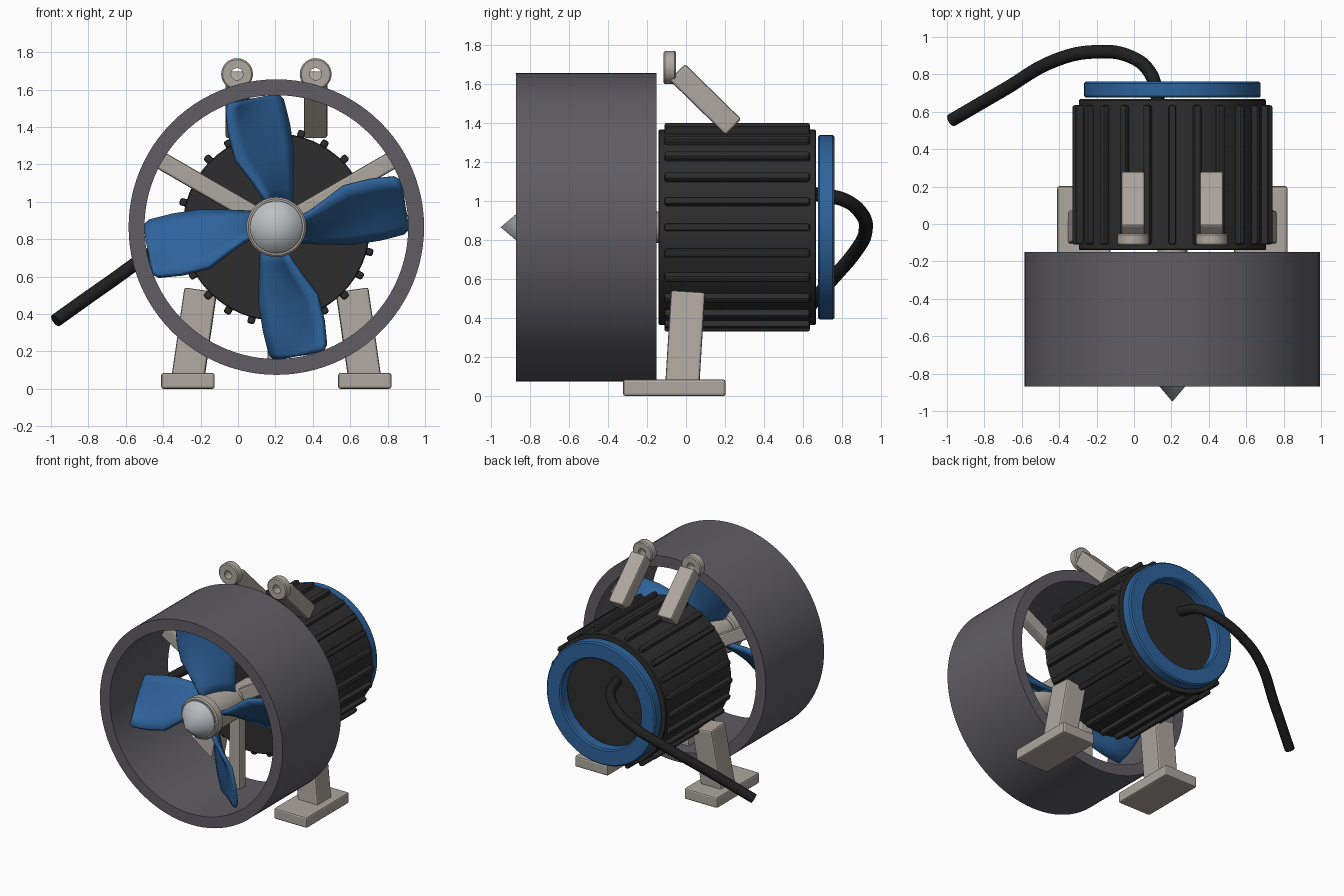
import bpy, bmesh
from math import sin, cos, pi, radians, sqrt
from mathutils import Vector, Matrix

old = bpy.data.objects.get("Cube")
if old:
    bpy.data.objects.remove(old, do_unlink=True)

AXIS = Vector((0.205, 0, 0.865))  # centre line of motor and duct, along y


def material(name, rgb):
    m = bpy.data.materials.new(name)
    m.use_nodes = True
    m.diffuse_color = (*rgb, 1)
    m.node_tree.nodes["Principled BSDF"].inputs["Base Color"].default_value = (*rgb, 1)
    return m


DUCT = material("duct grey", (0.115, 0.11, 0.125))
BLACK = material("motor black", (0.026, 0.026, 0.026))
CABLE = material("cable black", (0.014, 0.014, 0.014))
BLUE = material("blue", (0.027, 0.125, 0.33))
BEIGE = material("warm grey", (0.42, 0.385, 0.345))
SILVER = material("silver", (0.5, 0.53, 0.55))


def finish(name, bm, mat, matrix, bevel=0, smooth=True):
    bmesh.ops.recalc_face_normals(bm, faces=bm.faces)
    me = bpy.data.meshes.new(name)
    bm.to_mesh(me)
    bm.free()
    if smooth:
        me.shade_smooth()
        me.set_sharp_from_angle(angle=radians(32))
    me.materials.append(mat)
    ob = bpy.data.objects.new(name, me)
    bpy.context.collection.objects.link(ob)
    ob.matrix_world = matrix
    if bevel:
        mod = ob.modifiers.new("Bevel", "BEVEL")
        mod.width, mod.segments = bevel, 2
    return ob


def lathe(name, profile, mat, origin=AXIS, sides=64, closed=False):
    """Spin (radius, y) points around the y direction."""
    bm = bmesh.new()
    verts = [bm.verts.new((r, y, 0)) for r, y in profile]
    pairs = list(zip(verts, verts[1:]))
    if closed:
        pairs.append((verts[-1], verts[0]))
    edges = [bm.edges.new(p) for p in pairs]
    bmesh.ops.spin(bm, geom=verts + edges, axis=(0, 1, 0), cent=(0, 0, 0),
                   angle=2 * pi, steps=sides, use_merge=False)
    bmesh.ops.remove_doubles(bm, verts=bm.verts, dist=1e-4)
    return finish(name, bm, mat, Matrix.Translation(origin))


def beam(name, start, end, width, depth, hint, mat, bevel=0.012):
    """Box from start to end; width runs along the hint direction."""
    start, end = Vector(start), Vector(end)
    z = (end - start).normalized()
    y = z.cross(Vector(hint)).normalized()
    x = y.cross(z)
    matrix = Matrix((x, y, z)).transposed().to_4x4()
    matrix.translation = (start + end) / 2
    bm = bmesh.new()
    bmesh.ops.create_cube(bm, size=1)
    bmesh.ops.scale(bm, vec=(width, depth, (end - start).length), verts=bm.verts)
    return finish(name, bm, mat, matrix, bevel, smooth=False)


def radial(angle, r, y):
    return AXIS + Vector((r * cos(angle), y, r * sin(angle)))


# Duct shroud
lathe("duct", [(0.705, -0.87), (0.79, -0.87), (0.79, -0.15), (0.705, -0.15)],
      DUCT, sides=96, closed=True)

# Motor body with cooling ribs
lathe("motor_body", [(0, -0.14), (0.495, -0.14), (0.5, -0.135), (0.5, 0.66),
                     (0.495, 0.667), (0, 0.667)], BLACK)
for i in range(24):
    a = i * pi / 12
    beam("motor_rib", radial(a, 0.5, -0.11), radial(a, 0.5, 0.635),
         0.07, 0.04, (cos(a), 0, sin(a)), BLACK)

# Blue ring on the rear of the motor
lathe("rear_ring", [(0.345, 0.677), (0.465, 0.677), (0.472, 0.685), (0.472, 0.752),
                    (0.462, 0.762), (0.355, 0.762), (0.345, 0.752)], BLUE, closed=True)

# Propeller hub, shaft and spinner
lathe("hub", [(0, -0.775), (0.15, -0.775), (0.16, -0.765), (0.16, -0.71),
              (0.15, -0.7), (0.14, -0.7), (0.14, -0.43), (0, -0.43)], BEIGE)
lathe("shaft", [(0, -0.45), (0.08, -0.45), (0.08, -0.13), (0, -0.13)], BEIGE, sides=32)
lathe("spinner", [(0, -0.95), (0.14, -0.785), (0.14, -0.77), (0, -0.77)], SILVER)

# Twisted blades: (radius, leading offset, trailing offset)
STATIONS = [(0.12, 0.04, -0.075), (0.2, 0.08, -0.08), (0.3, 0.14, -0.085),
            (0.42, 0.215, -0.087), (0.56, 0.25, -0.065), (0.68, 0.262, -0.033),
            (0.7, 0.245, -0.01)]
COLUMNS = 6
for i in range(4):
    bm = bmesh.new()
    rows = []
    for r, lead, trail in STATIONS:
        row = []
        for c in range(COLUMNS + 1):
            t = c / COLUMNS
            u = lead + (trail - lead) * t
            y = -0.69 + 0.25 * t + 0.02 * sin(pi * t)
            row.append(bm.verts.new((-u, y, sqrt(r * r - u * u))))
        rows.append(row)
    for lo, hi in zip(rows, rows[1:]):
        for c in range(COLUMNS):
            bm.faces.new((lo[c], lo[c + 1], hi[c + 1], hi[c]))
    turn = Matrix.Translation(AXIS) @ Matrix.Rotation(i * pi / 2, 4, 'Y')
    blade = finish("propeller_blade", bm, BLUE, turn)
    solid = blade.modifiers.new("Thickness", "SOLIDIFY")
    solid.thickness, solid.offset = 0.028, 0

# Struts holding the shaft inside the duct
for deg in (30, 150, 270):
    a = radians(deg)
    beam("duct_strut", radial(a, 0.04, -0.3), radial(a, 0.73, -0.3),
         0.08, 0.095, (0, 1, 0), BEIGE)

# Feet and clamp arms, mirrored about the centre line
for side in (-1, 1):
    def at(x, y, z):
        return (AXIS.x + side * x, y, z)

    beam("foot_pad", at(0.473, -0.06, 0), at(0.473, -0.06, 0.085),
         0.285, 0.525, (1, 0, 0), BEIGE)
    beam("leg", at(0.475, -0.02, 0.04), at(0.405, 0.01, 0.525),
         0.175, 0.175, (1, 0, 0), BEIGE)
    beam("clamp_arm", at(0.21, -0.045, 1.66), at(0.21, 0.243, 1.378),
         0.125, 0.115, (1, 0, 0), BEIGE)
    lathe("clamp_eye", [(0.032, -0.115), (0.077, -0.115), (0.085, -0.107),
                        (0.085, -0.058), (0.077, -0.05), (0.032, -0.05)],
          BEIGE, Vector(at(0.21, 0, 1.683)), 32, True)

# Power cable
PATH = [(0.13, 0.66, 1.035), (0.085, 0.81, 1.005), (-0.02, 0.895, 0.94),
        (-0.22, 0.92, 0.845), (-0.42, 0.875, 0.75), (-0.7, 0.715, 0.56),
        (-0.975, 0.555, 0.365)]
curve = bpy.data.curves.new("power_cable", "CURVE")
curve.dimensions = "3D"
curve.bevel_depth = 0.036
curve.bevel_resolution = 4
curve.use_fill_caps = True
spline = curve.splines.new("BEZIER")
spline.bezier_points.add(len(PATH) - 1)
for p, co in zip(spline.bezier_points, PATH):
    p.co = co
    p.handle_left_type = p.handle_right_type = "AUTO"
curve.materials.append(CABLE)
bpy.context.collection.objects.link(bpy.data.objects.new("power_cable", curve))
